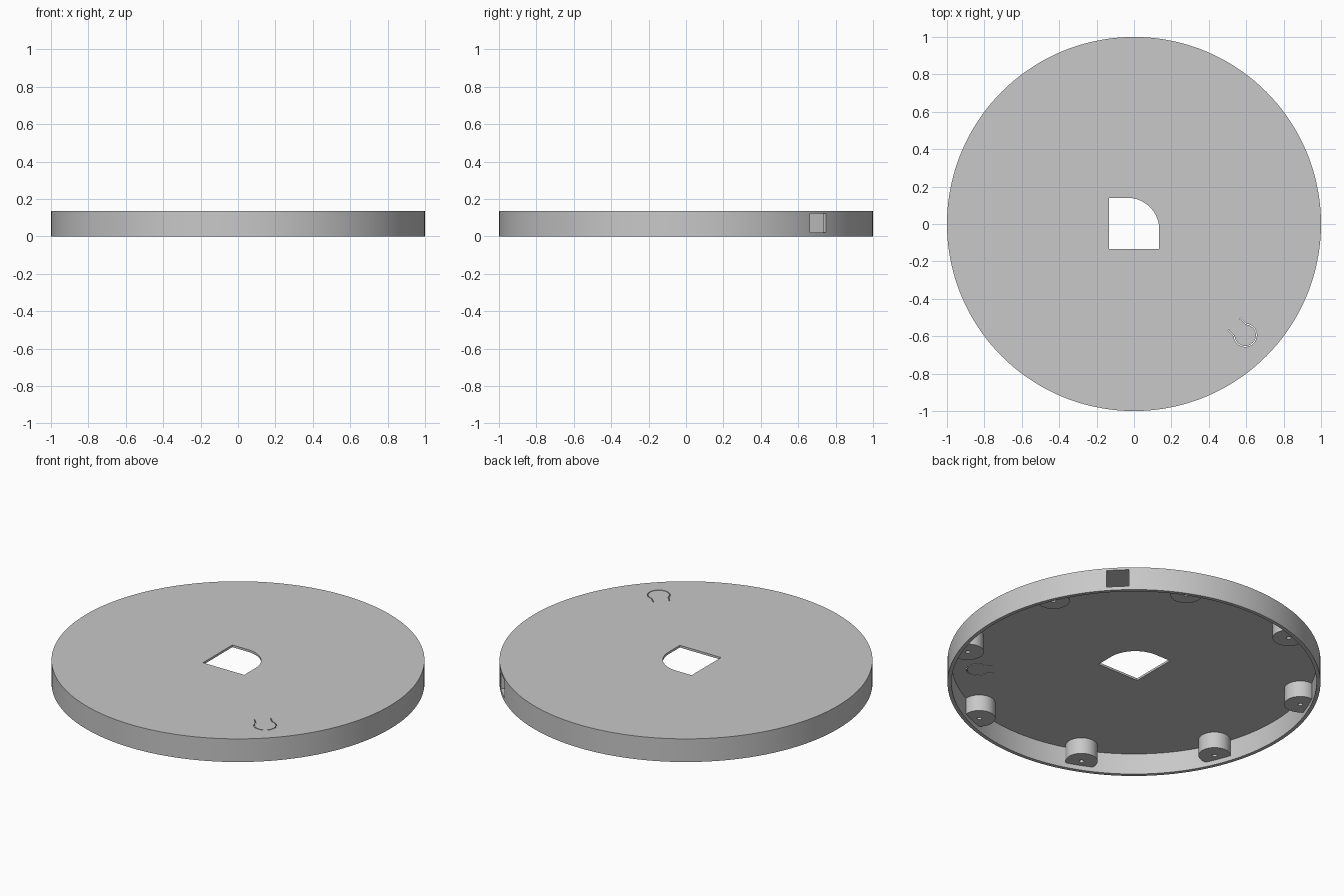
import bpy, bmesh
from math import cos, sin, pi, radians
from mathutils import Vector, Matrix

if "Cube" in bpy.data.objects:
    bpy.data.objects.remove(bpy.data.objects["Cube"], do_unlink=True)

HEIGHT = 0.137      # overall height
CEILING = 0.124     # underside of the top plate
INNER = 0.979       # inner radius of the rim wall

grey = bpy.data.materials.new("plain grey")
grey.use_nodes = True
grey.diffuse_color = (0.58, 0.58, 0.58, 1)
grey.node_tree.nodes["Principled BSDF"].inputs["Base Color"].default_value = grey.diffuse_color


def arc(cx, cy, r, start, end, n):
    """Points along an arc, angles in degrees, both ends included."""
    steps = [radians(start + (end - start) * i / n) for i in range(n + 1)]
    return [Vector((cx + r * cos(a), cy + r * sin(a))) for a in steps]


def circle(cx, cy, r, n):
    return arc(cx, cy, r, 0, 360, n)[:-1]


def prism(name, outline, z0, z1):
    """Extrude a flat outline from z0 to z1."""
    bm = bmesh.new()
    face = bm.faces.new([bm.verts.new((p.x, p.y, z0)) for p in outline])
    top = bmesh.ops.extrude_face_region(bm, geom=[face])["geom"]
    bmesh.ops.translate(bm, vec=(0, 0, z1 - z0),
                        verts=[v for v in top if isinstance(v, bmesh.types.BMVert)])
    bmesh.ops.recalc_face_normals(bm, faces=bm.faces)
    mesh = bpy.data.meshes.new(name)
    bm.to_mesh(mesh)
    bm.free()
    mesh.materials.append(grey)
    obj = bpy.data.objects.new(name, mesh)
    bpy.context.collection.objects.link(obj)
    return obj


def activate(obj):
    bpy.ops.object.select_all(action="DESELECT")
    obj.select_set(True)
    bpy.context.view_layer.objects.active = obj


def cut(obj, cutter):
    """Subtract the cutter, then discard it."""
    cutter.hide_render = True
    mod = obj.modifiers.new("cut", "BOOLEAN")
    mod.operation = "DIFFERENCE"
    mod.solver = "EXACT"
    mod.object = cutter
    activate(obj)
    bpy.ops.object.modifier_apply(modifier=mod.name)
    bpy.data.objects.remove(cutter, do_unlink=True)


def smooth(obj):
    activate(obj)
    bpy.ops.object.shade_smooth_by_angle(angle=radians(30))


def turned(points, degrees):
    turn = Matrix.Rotation(radians(degrees), 2)
    return [turn @ p for p in points]


# Round cover: shallow cup, open below
cover = prism("cover", circle(0, 0, 1, 144), 0, HEIGHT)
cut(cover, prism("hollow", circle(0, 0, INNER, 144), -0.1, CEILING))

# Central opening: square with one large rounded corner
opening = arc(-0.035, -0.03, 0.17, 0, 90, 24)
opening += [Vector((-0.135, 0.14)), Vector((-0.135, -0.135)), Vector((0.135, -0.135))]
cut(cover, prism("opening", opening, 0.05, 0.2))

# Square port through the rim
port = [Vector(p) for p in ((0.9, -0.06), (1.1, -0.06), (1.1, 0.06), (0.9, 0.06))]
cut(cover, prism("port", turned(port, 45), 0.021, CEILING - 0.001))

# Flexible push button: thin slot around a rounded tongue
def tongue(r, half):
    return [Vector((0.757, -half)), *arc(0.841, 0, r, -130, 130, 32), Vector((0.757, half))]

slot = tongue(0.062, 0.0465) + tongue(0.057, 0.0415)[::-1]
cut(cover, prism("slot", turned(slot, -45), 0.05, 0.2))
smooth(cover)

# Eight screw posts, trimmed where they meet the rim
for i in range(8):
    angle = 22.5 + 45 * i
    outline = [p * min(1, (INNER + 0.006) / p.length) for p in circle(0.935, 0, 0.086, 48)]
    post = prism(f"screw_post_{i + 1}", turned(outline, angle), 0.028, CEILING + 0.003)
    cut(post, prism("screw_hole", turned(circle(0.935, 0, 0.013, 16), angle), 0, 0.1))
    smooth(post)
